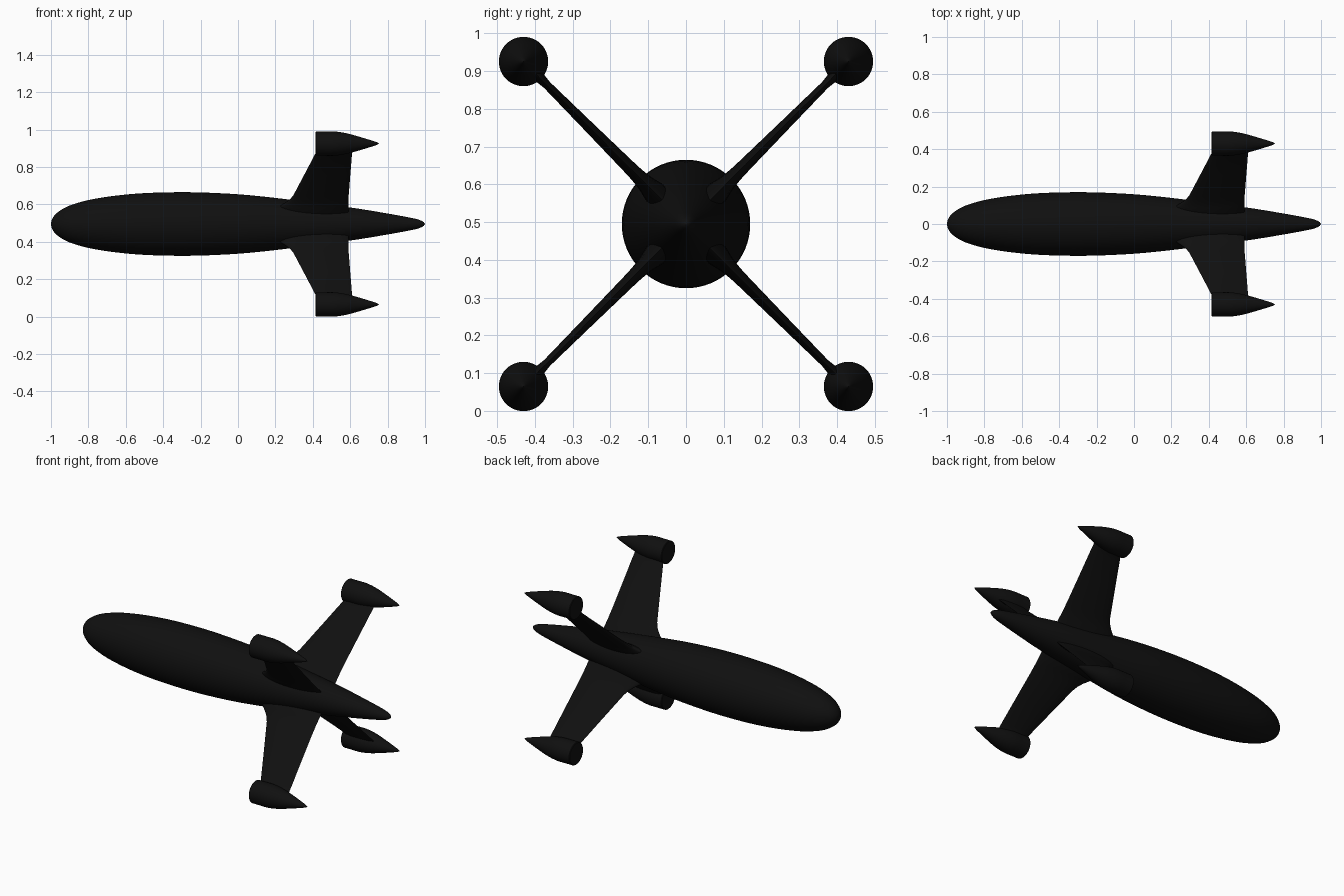
import bpy, math
from mathutils import Vector

if "Cube" in bpy.data.objects:
    bpy.data.objects.remove(bpy.data.objects["Cube"])

ZC = 0.495          # height of the long axis
POD = 0.43          # sideways / vertical offset of each pod

black = bpy.data.materials.new("near_black")
black.diffuse_color = (0.005, 0.005, 0.005, 1)
black.use_nodes = True
black.node_tree.nodes["Principled BSDF"].inputs["Base Color"].default_value = black.diffuse_color


def make(name, verts, faces, angle):
    me = bpy.data.meshes.new(name)
    me.from_pydata(verts, [], faces)
    me.materials.append(black)
    ob = bpy.data.objects.new(name, me)
    bpy.context.collection.objects.link(ob)
    bpy.ops.object.select_all(action='DESELECT')
    ob.select_set(True)
    bpy.context.view_layer.objects.active = ob
    bpy.ops.object.mode_set(mode='EDIT')
    bpy.ops.mesh.select_all(action='SELECT')
    bpy.ops.mesh.normals_make_consistent(inside=False)
    bpy.ops.object.mode_set(mode='OBJECT')
    bpy.ops.object.shade_smooth_by_angle(angle=math.radians(angle))
    return ob


def loft(name, rings, angle=40):
    """Skin equal-length closed rings and cap both ends."""
    n = len(rings[0])
    verts = [v for r in rings for v in r]
    faces = [(i * n + j, i * n + (j + 1) % n, (i + 1) * n + (j + 1) % n, (i + 1) * n + j)
             for i in range(len(rings) - 1) for j in range(n)]
    last = (len(rings) - 1) * n
    faces += [tuple(range(n)), tuple(range(last, last + n))]
    return make(name, verts, faces, angle)


def smooth(points, steps=4):
    """Catmull-Rom curve through the points."""
    p = [Vector(q) for q in points]
    p = [p[0] * 2 - p[1]] + p + [p[-1] * 2 - p[-2]]
    out = []
    for i in range(1, len(p) - 2):
        a, b, c, d = p[i - 1:i + 3]
        for s in range(steps):
            t = s / steps
            out.append(0.5 * (2 * b + (c - a) * t + (2 * a - 5 * b + 4 * c - d) * t * t
                              + (3 * b - a - 3 * c + d) * t ** 3))
    return out + [p[-2]]


def revolve(name, profile, y, z, n=48, angle=40):
    ring = lambda x, r: [(x, y + r * math.cos(2 * math.pi * k / n),
                          z + r * math.sin(2 * math.pi * k / n)) for k in range(n)]
    return loft(name, [ring(x, max(r, 0.0005)) for x, r in profile], angle)


# Fuselage: blunt nose, long taper to a small rounded tail
body = [(-1, 0.0), (-0.995, 0.024), (-0.975, 0.053), (-0.93, 0.085), (-0.87, 0.109),
        (-0.78, 0.132), (-0.65, 0.152), (-0.5, 0.165), (-0.32, 0.17), (-0.15, 0.167),
        (0.05, 0.155), (0.28, 0.13), (0.5, 0.102), (0.65, 0.081), (0.8, 0.056),
        (0.9, 0.038), (0.96, 0.025), (0.99, 0.012), (1, 0.0)]
revolve("fuselage", smooth(body), 0, ZC, 64, 75)

# Pod: flat front, straight barrel, tapered tail
pod = [(0.415, 0.062), (0.418, 0.065)] + [tuple(p) for p in smooth(
    [(0.46, 0.065), (0.52, 0.0645), (0.58, 0.055), (0.64, 0.039), (0.70, 0.021),
     (0.74, 0.008), (0.755, 0.0)])]

# Fin stations: distance from axis, leading edge x, trailing edge x, thickness
stations = [(0.05, 0.20, 0.59, 0.09), (0.12, 0.21, 0.59, 0.075), (0.145, 0.236, 0.59, 0.06),
            (0.165, 0.258, 0.59, 0.051), (0.19, 0.28, 0.591, 0.046), (0.22, 0.297, 0.592, 0.043),
            (0.38, 0.357, 0.601, 0.034), (0.52, 0.409, 0.609, 0.027), (0.545, 0.418, 0.61, 0.034),
            (0.56, 0.424, 0.611, 0.044), (0.59, 0.435, 0.612, 0.05)]


def airfoil(d, le, te, t, u, v, n=16):
    """Rounded leading edge, thin trailing edge, in the plane across direction u."""
    ring = []
    for k in range(2 * n):
        a = math.pi * k / n
        c = (1 - math.cos(a)) / 2
        h = t * 1.3 * math.sqrt(c) * (1 - c) ** 0.75 * 0.5 / 0.55 * 0.8
        s = h if k <= n else -h
        ring.append((le + (te - le) * c, d * u[0] + s * v[0], ZC + d * u[1] + s * v[1]))
    return ring


# Four diagonal fins, each carrying a pod
q = math.sqrt(0.5)
for sy, side in ((-1, "front"), (1, "back")):
    for sz, level in ((1, "upper"), (-1, "lower")):
        u, v = (sy * q, sz * q), (-sz * q, sy * q)
        loft(f"{level}_{side}_fin", [airfoil(*s, u, v) for s in stations], 50)
        revolve(f"{level}_{side}_pod", pod, sy * POD, ZC + sz * POD)
